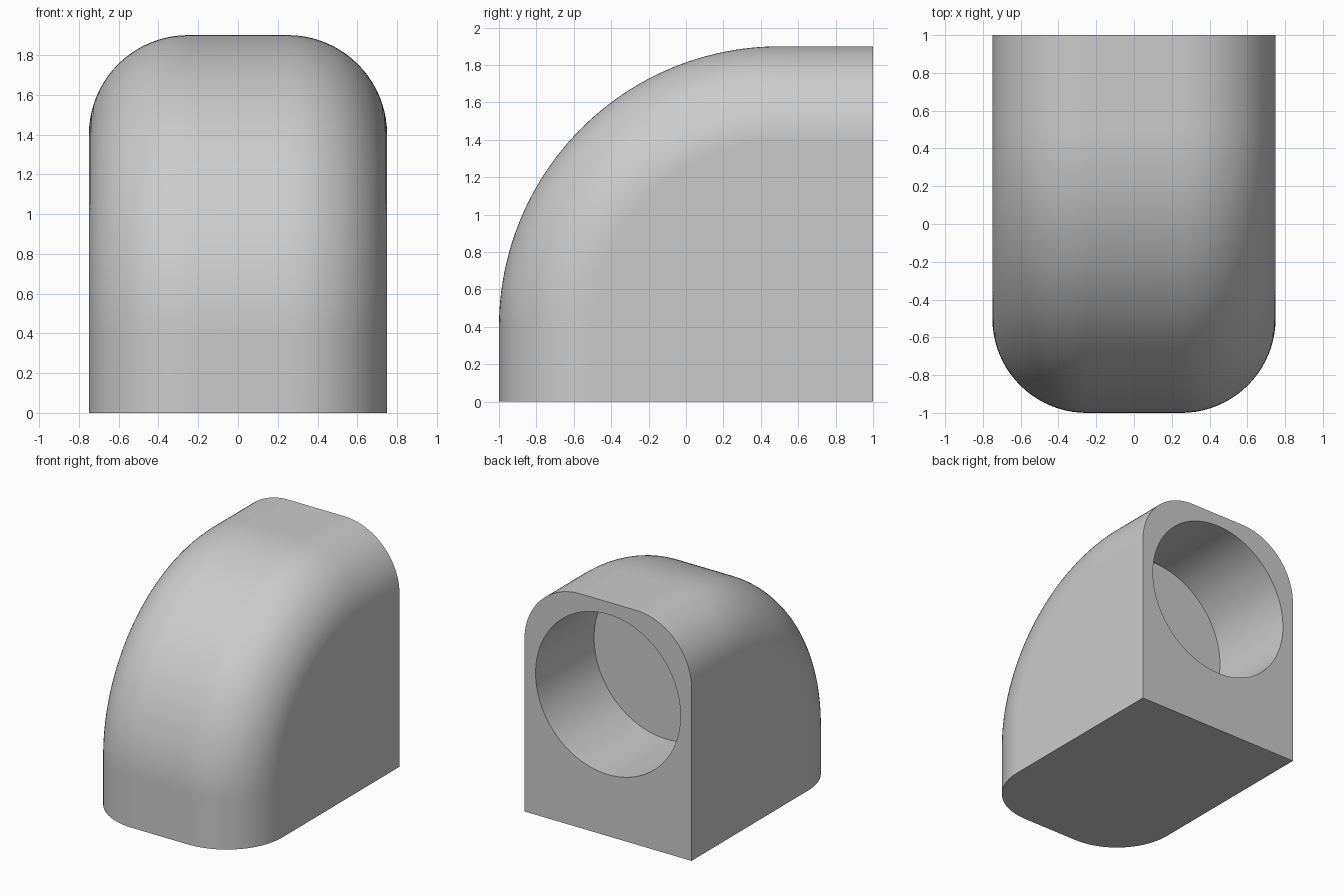
import bpy
import bmesh
from math import sin, cos, pi, radians

cube = bpy.data.objects.get("Cube")
if cube:
    bpy.data.objects.remove(cube, do_unlink=True)

HALF_WIDTH, HEIGHT = 0.75, 1.9
BEND, FILLET = 1.5, 0.5
BEND_STEPS, FILLET_STEPS = 48, 20
HOLE_RADIUS, HOLE_Z, HOLE_DEPTH = 0.65, 1.15, 0.75

grey = bpy.data.materials.new("light grey")
grey.use_nodes = True
grey.diffuse_color = (0.6, 0.6, 0.6, 1)
grey.node_tree.nodes["Principled BSDF"].inputs["Base Color"].default_value = grey.diffuse_color


def outline(x, inset):
    """Side outline: upright front, quarter bend, level top."""
    cy, cz, r = BEND - 1, HEIGHT - BEND, BEND - inset
    pts = [(x, inset - 1, 0)]
    for i in range(BEND_STEPS + 1):
        a = pi / 2 * i / BEND_STEPS
        pts.append((x, cy - r * cos(a), cz + r * sin(a)))
    pts.append((x, 1, HEIGHT - inset))
    return pts


# Elbow body: outlines stepped across the width, rounded at both sides
bm = bmesh.new()
half = []
for i in range(FILLET_STEPS + 1):
    a = pi / 2 * i / FILLET_STEPS
    half.append((HALF_WIDTH - FILLET * (1 - cos(a)), FILLET * (1 - sin(a))))
sections = [(-x, o) for x, o in half] + half[::-1]
rings = [[bm.verts.new(p) for p in outline(x, o)] for x, o in sections]
for r0, r1 in zip(rings, rings[1:]):
    for j in range(len(r0) - 1):
        bm.faces.new((r0[j], r1[j], r1[j + 1], r0[j + 1]))

# Flat sides, underside and back
corners = [bm.verts.new((x, 1, 0)) for x in (-HALF_WIDTH, HALF_WIDTH)]
bm.faces.new(rings[0] + [corners[0]])
bm.faces.new(rings[-1] + [corners[1]])
bm.faces.new([r[0] for r in rings] + corners[::-1])
bm.faces.new([r[-1] for r in rings] + corners[::-1])
bmesh.ops.recalc_face_normals(bm, faces=bm.faces[:])
mesh = bpy.data.meshes.new("elbow_body")
bm.to_mesh(mesh)
bm.free()
mesh.materials.append(grey)
body = bpy.data.objects.new("elbow_body", mesh)
bpy.context.collection.objects.link(body)

# Round blind socket cut into the back
bpy.ops.mesh.primitive_cylinder_add(vertices=96, radius=HOLE_RADIUS, depth=2 * HOLE_DEPTH,
                                    location=(0, 1, HOLE_Z), rotation=(pi / 2, 0, 0))
cutter = bpy.context.object
cutter.name = "socket_cutter"
cutter.hide_render = True
cutter.data.materials.append(grey)

bpy.ops.object.select_all(action="DESELECT")
body.select_set(True)
bpy.context.view_layer.objects.active = body
cut = body.modifiers.new("socket", "BOOLEAN")
cut.operation = "DIFFERENCE"
cut.solver = "EXACT"
cut.object = cutter
bpy.ops.object.modifier_apply(modifier=cut.name)
bpy.data.objects.remove(cutter, do_unlink=True)

# Smooth curves with crisp edges and clean flats
bpy.ops.object.shade_smooth_by_angle(angle=radians(30))
weighted = body.modifiers.new("clean_flats", "WEIGHTED_NORMAL")
weighted.keep_sharp = True
